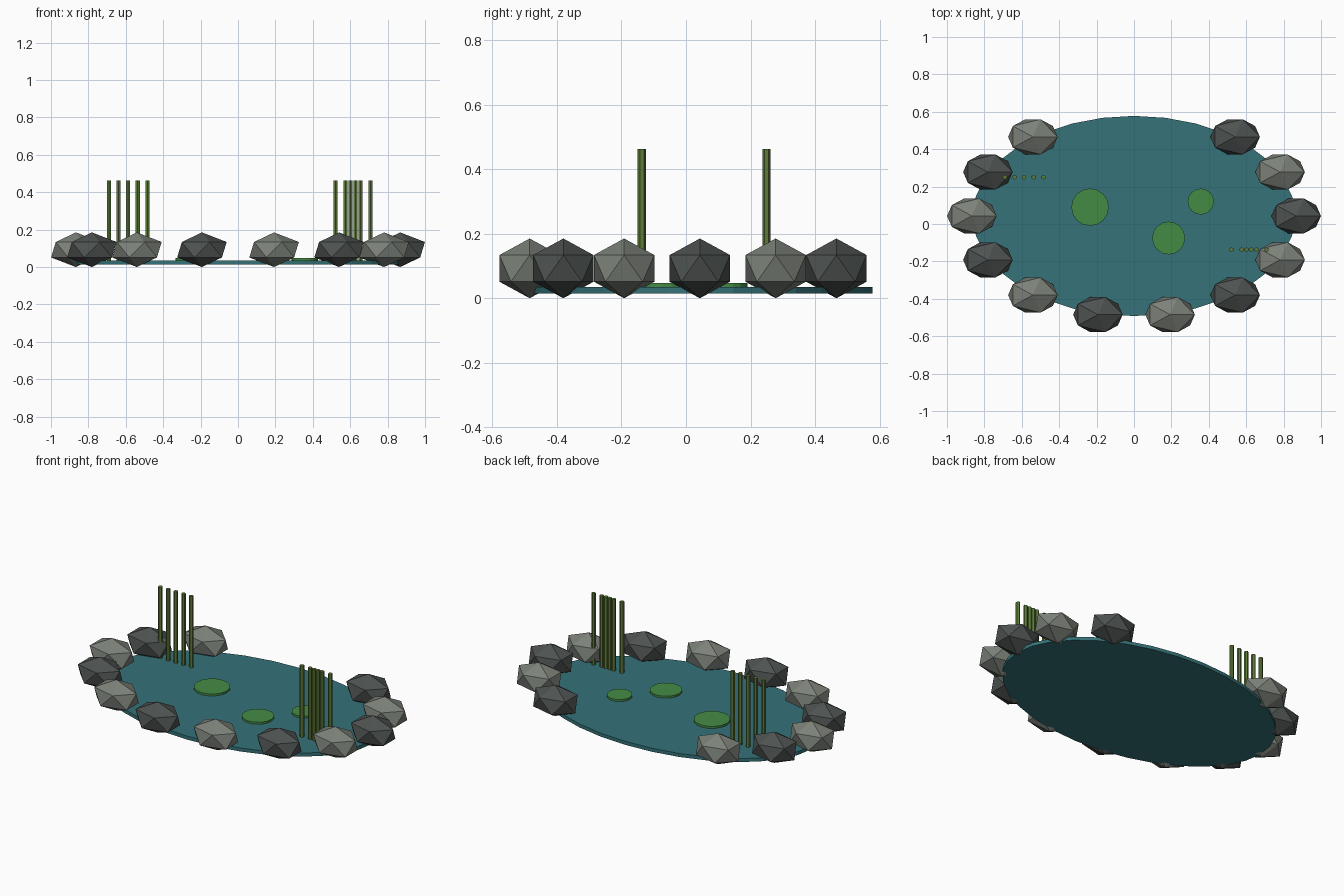
import bpy
from math import sin, cos, tau

if "Cube" in bpy.data.objects:
    bpy.data.objects.remove(bpy.data.objects["Cube"])


def material(name, rgb):
    m = bpy.data.materials.new(name)
    m.diffuse_color = (*rgb, 1)
    m.use_nodes = True
    m.node_tree.nodes["Principled BSDF"].inputs["Base Color"].default_value = m.diffuse_color
    return m


water_mat = material("water_teal", (0.035, 0.17, 0.19))
leaf_mat = material("leaf_green", (0.06, 0.26, 0.06))
reed_mat = material("reed_green", (0.11, 0.20, 0.04))
rock_mats = [material("rock_light", (0.20, 0.22, 0.19)),
             material("rock_dark", (0.075, 0.085, 0.08))]

CY = 0.043  # pond centre in y


def disc(name, x, y, z0, z1, rx, ry, sides, mat):
    bpy.ops.mesh.primitive_cylinder_add(vertices=sides, radius=1, depth=1,
                                        location=(x, y, (z0 + z1) / 2))
    ob = bpy.context.object
    ob.name = name
    ob.scale = (rx, ry, z1 - z0)
    ob.data.materials.append(mat)
    return ob


# Water surface
disc("water", 0, CY, 0.014, 0.035, 0.862, 0.535, 32, water_mat)

# Lily pads
for i, (x, y, r) in enumerate([(-0.235, 0.09, 0.10), (0.185, -0.075, 0.088),
                               (0.357, 0.12, 0.07)]):
    disc(f"lily_pad_{i}", x, y, 0.033, 0.047, r, r, 16, leaf_mat)

# Two rows of reeds
for side, y, xs in [("left", 0.25, (-0.69, -0.638, -0.587, -0.536, -0.484)),
                    ("right", -0.137, (0.521, 0.575, 0.602, 0.628, 0.655, 0.709))]:
    for i, x in enumerate(xs):
        disc(f"reed_{side}_{i}", x, y, 0.033, 0.463, 0.0125, 0.0125, 6, reed_mat)

# Ring of rocks on 14 even angles, with a gap of two at the back
for i in range(14):
    if i in (3, 4):
        continue
    a = tau * i / 14
    bpy.ops.mesh.primitive_ico_sphere_add(
        subdivisions=1, radius=1,
        location=(0.867 * cos(a), CY + 0.541 * sin(a), 0.0925))
    rock = bpy.context.object
    rock.name = f"rock_{i}"
    rock.scale = (0.148, 0.11, 0.0925)
    rock.data.materials.append(rock_mats[(i + 1) % 2])
